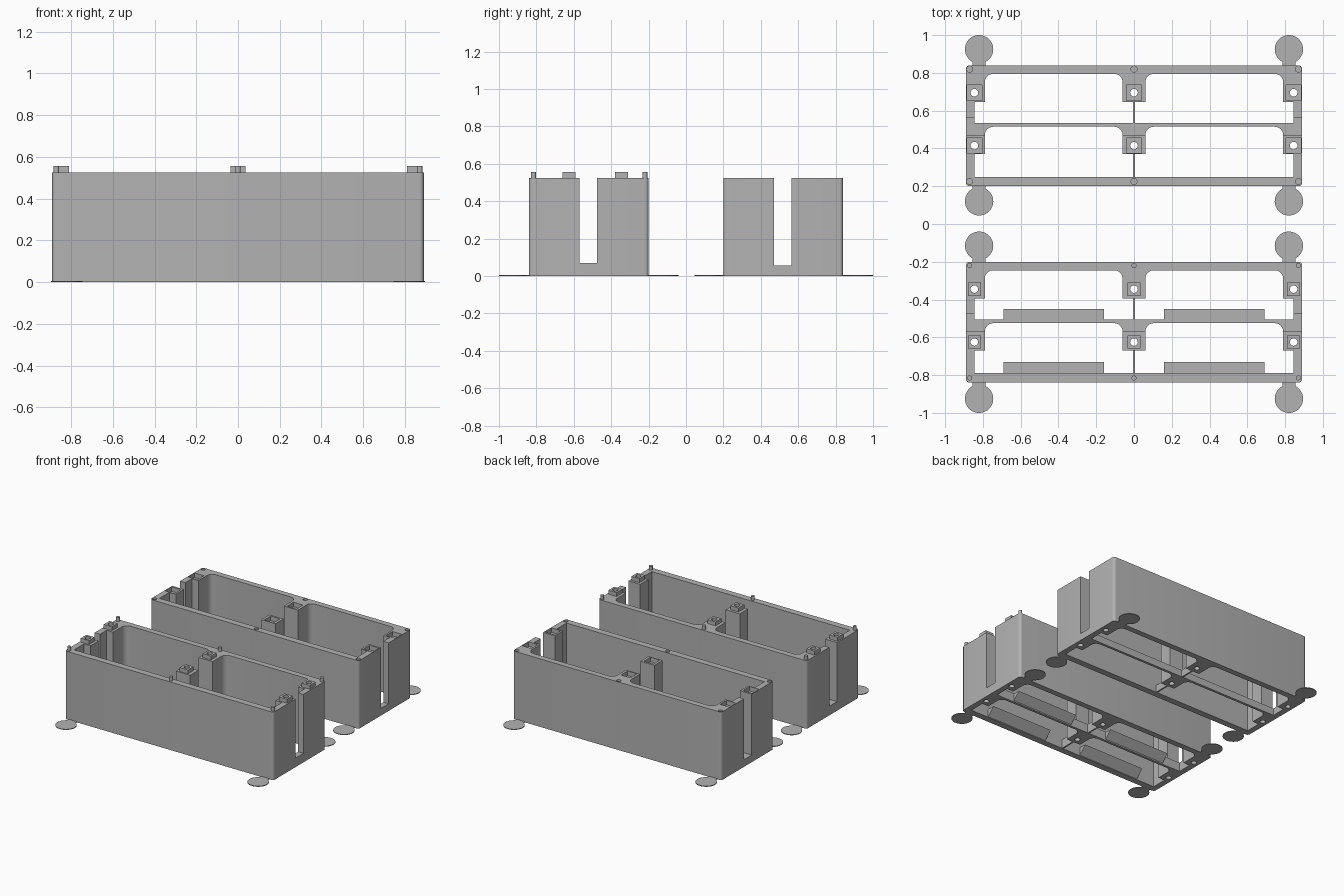
import bpy
import bmesh
import math
from mathutils import Vector

cube = bpy.data.objects.get("Cube")
if cube:
    bpy.data.objects.remove(cube, do_unlink=True)

grey = bpy.data.materials.new("plastic_grey")
grey.use_nodes = True
colour = (0.45, 0.45, 0.45, 1)
grey.diffuse_color = colour
grey.node_tree.nodes["Principled BSDF"].inputs["Base Color"].default_value = colour

HEIGHT = 0.525
TOP = HEIGHT + 0.1
COLUMNS = (-0.845, 0, 0.845)
POSTS = (0.695, 0.415)
PINS = [(x, y) for x in (-0.87, 0, 0.87) for y in (0.82, 0.225)]


def prism(bm, points, z0, z1):
    """Extrude a flat outline between two heights."""
    base = bm.faces.new([bm.verts.new((x, y, z0)) for x, y in points])
    new = bmesh.ops.extrude_face_region(bm, geom=[base])["geom"]
    for v in new:
        if isinstance(v, bmesh.types.BMVert):
            v.co.z = z1


def rect(x0, x1, y0, y1):
    return [(x0, y0), (x1, y0), (x1, y1), (x0, y1)]


def circle(x, y, r, n=24):
    return [(x + r * math.cos(math.tau * i / n), y + r * math.sin(math.tau * i / n))
            for i in range(n)]


def rounded(points, radii, steps=6):
    """Round the square corners of an outline."""
    out = []
    for i, (p, r) in enumerate(zip(points, radii)):
        p = Vector(p)
        if not r:
            out.append(tuple(p))
            continue
        a = (Vector(points[i - 1]) - p).normalized() * r
        b = (Vector(points[(i + 1) % len(points)]) - p).normalized() * r
        for k in range(steps + 1):
            t = math.pi / 2 * k / steps
            out.append(tuple(p + a * (1 - math.sin(t)) + b * (1 - math.cos(t))))
    return out


def make(name, shapes, shift=0):
    """Object made of prisms given as (outline, bottom, top)."""
    bm = bmesh.new()
    for points, z0, z1 in shapes:
        prism(bm, points, z0, z1)
    bmesh.ops.translate(bm, vec=(0, shift, 0), verts=bm.verts)
    bmesh.ops.recalc_face_normals(bm, faces=bm.faces)
    mesh = bpy.data.meshes.new(name)
    bm.to_mesh(mesh)
    bm.free()
    mesh.materials.append(grey)
    obj = bpy.data.objects.new(name, mesh)
    bpy.context.collection.objects.link(obj)
    return obj


def activate(obj):
    bpy.ops.object.select_all(action="DESELECT")
    obj.select_set(True)
    bpy.context.view_layer.objects.active = obj


def combine(obj, shapes, shift, operation="DIFFERENCE"):
    tool = make("cutter", shapes, shift)
    tool.hide_render = True
    mod = obj.modifiers.new("combine", "BOOLEAN")
    mod.operation = operation
    mod.solver = "EXACT"
    mod.object = tool
    activate(obj)
    bpy.ops.object.modifier_apply(modifier=mod.name)
    bpy.data.objects.remove(tool, do_unlink=True)


def cell(side, y0, y1, y2):
    """Stepped opening with filleted corners between wall and posts."""
    pts = [(0.006, y0), (0.845, y0), (0.845, y1), (0.79, y1),
           (0.79, y2), (0.06, y2), (0.06, y1), (0.006, y1)]
    outline = rounded(pts, (0, 0, 0, 0, 0.045, 0.045, 0, 0))
    return [(side * x, y) for x, y in outline]


def build_frame(name, shift, rail_top):
    block = rounded(rect(-0.89, 0.89, 0.2, 0.84), [0.02] * 4)
    frame = make(name, [(block, 0, HEIGHT)], shift)
    # Four openings through the whole height
    combine(frame, [(cell(s, *ys), -0.1, TOP) for s in (-1, 1)
                    for ys in ((0.535, 0.645, 0.795), (0.25, 0.37, 0.515))], shift)
    # Side slots and clearance above the low middle rails
    combine(frame, [(rect(-1, 1, 0.47, 0.565), rail_top, TOP)], shift)
    combine(frame, [(rect(-0.07, 0.07, 0.55, 0.645), rail_top, TOP),
                    (rect(-0.07, 0.07, 0.25, 0.37), rail_top, TOP)], shift)
    return frame


def squares(half):
    return [rect(x - half, x + half, y - half, y + half) for x in COLUMNS for y in POSTS]


SCREWS = [(circle(x, y, 0.02), -0.1, TOP) for x in COLUMNS for y in POSTS]

# Rear frame with square sockets and pin holes
rear = build_frame("rear_frame", 0, 0.055)
combine(rear, [(sq, HEIGHT - 0.035, TOP) for sq in squares(0.04)], 0)
combine(rear, [(circle(x, y, 0.016), HEIGHT - 0.04, TOP) for x, y in PINS], 0)
combine(rear, SCREWS, 0)

# Front frame with square bosses and pins
SHIFT = -1.04
front = build_frame("front_frame", SHIFT, 0.07)
combine(front, [(sq, HEIGHT - 0.05, HEIGHT + 0.03) for sq in squares(0.035)], SHIFT, "UNION")
combine(front, [(circle(x, y, 0.013), HEIGHT - 0.05, HEIGHT + 0.03) for x, y in PINS],
        SHIFT, "UNION")
combine(front, SCREWS, SHIFT)

for frame in (rear, front):
    activate(frame)
    bpy.ops.object.shade_smooth_by_angle(angle=math.radians(30))


def ledge(name, x0, x1, y):
    """Ledge with a flat top and a sloping underside."""
    bm = bmesh.new()
    ends = [[bm.verts.new((x, y + dy, z)) for dy, z in ((0, 0.005), (0.06, 0.065), (0, 0.065))]
            for x in (x0, x1)]
    for end in ends:
        bm.faces.new(end)
    for i in range(3):
        j = (i + 1) % 3
        bm.faces.new((ends[0][i], ends[0][j], ends[1][j], ends[1][i]))
    bmesh.ops.recalc_face_normals(bm, faces=bm.faces)
    mesh = bpy.data.meshes.new(name)
    bm.to_mesh(mesh)
    bm.free()
    mesh.materials.append(grey)
    bpy.context.collection.objects.link(bpy.data.objects.new(name, mesh))


for label, x0, x1 in (("right", -0.69, -0.16), ("left", 0.16, 0.69)):
    ledge("front_ledge_" + label, x0, x1, -0.79)
    ledge("middle_ledge_" + label, x0, x1, -0.51)

# Thin round feet, each with a short tab to its frame
for x in (-0.82, 0.82):
    for y, wall in ((0.925, 0.84), (0.12, 0.2), (-0.115, -0.2), (-0.925, -0.84)):
        foot = make("foot_pad", [(circle(x, y, 0.075, 48), 0, 0.005)])
        combine(foot, [(rect(x - 0.035, x + 0.035, min(y, wall), max(y, wall)), 0, 0.005)],
                0, "UNION")
